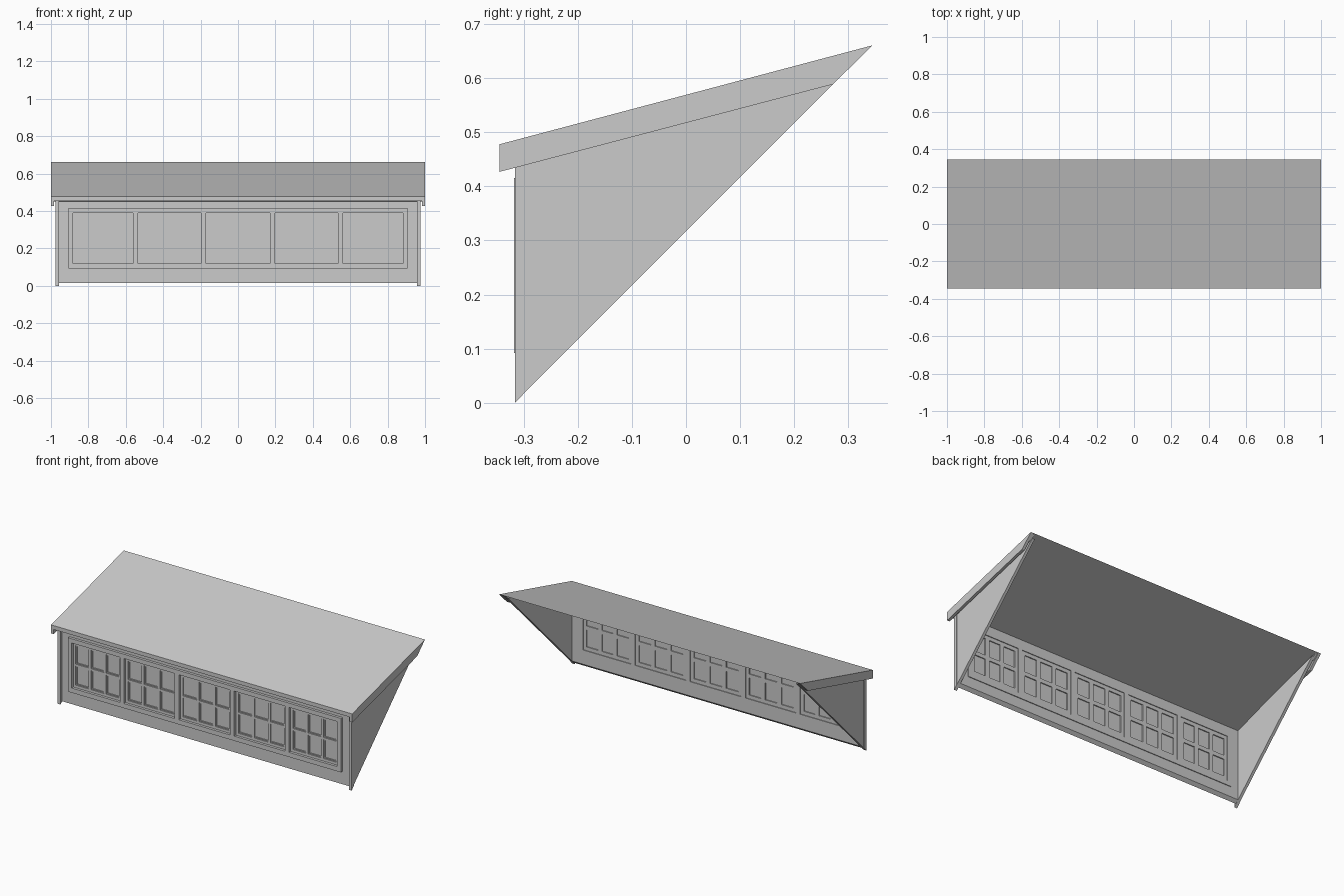
import bpy, bmesh

if "Cube" in bpy.data.objects:
    bpy.data.objects.remove(bpy.data.objects["Cube"])

CUT = 0.317  # the model is trimmed along z = y + CUT (main roof slope)


def finish(bm, name):
    bmesh.ops.recalc_face_normals(bm, faces=bm.faces)
    me = bpy.data.meshes.new(name)
    bm.to_mesh(me)
    bm.free()
    ob = bpy.data.objects.new(name, me)
    bpy.context.collection.objects.link(ob)
    return ob


def prism(name, profile, x0, x1):
    """Extrude a (y, z) profile along x."""
    bm = bmesh.new()
    f = bm.faces.new([bm.verts.new((x0, y, z)) for y, z in profile])
    r = bmesh.ops.extrude_face_region(bm, geom=[f])
    vs = [g for g in r["geom"] if isinstance(g, bmesh.types.BMVert)]
    bmesh.ops.translate(bm, verts=vs, vec=(x1 - x0, 0, 0))
    return finish(bm, name)


def lattice(name, xs, zs, y, depth, mitre=False):
    """Flat frame from cut lines; every odd/odd cell is an opening."""
    bm = bmesh.new()
    g = [[bm.verts.new((x, y, z)) for z in zs] for x in xs]
    for i in range(len(xs) - 1):
        for j in range(len(zs) - 1):
            if not (i % 2 and j % 2):
                bm.faces.new((g[i][j], g[i + 1][j], g[i + 1][j + 1], g[i][j + 1]))
    r = bmesh.ops.extrude_face_region(bm, geom=bm.faces[:])
    vs = [v for v in r["geom"] if isinstance(v, bmesh.types.BMVert)]
    bmesh.ops.translate(bm, verts=vs, vec=(0, depth, 0))
    if mitre:
        for v in bm.verts:
            v.co.z = max(v.co.z, v.co.y + CUT)
    return finish(bm, name)


# Roof: thin front lip, flat soffit, tapering to the back edge
prism("roof", [(-0.345, 0.478), (0.345, 0.661), (-0.29, 0.451), (-0.345, 0.4545)], -0.985, 0.985)

for s, side in ((-1, "left"), (1, "right")):
    # Barge board on the roof end
    prism("barge_board_" + side,
          [(-0.345, 0.478), (0.345, 0.661), (0.272, 0.589), (-0.345, 0.427)], s * 0.983, s * 1.0)
    # Corner post, mitred at the foot
    prism("corner_post_" + side,
          [(-0.316, 0.0), (-0.295, 0.022), (-0.295, 0.455), (-0.316, 0.455)], s * 0.957, s * 0.976)
    # Triangular cheek wall
    prism("cheek_wall_" + side,
          [(-0.296, 0.021), (0.325, 0.642), (-0.296, 0.455)], s * 0.957, s * 0.974)
    # Short soffit filler between cheek and barge board
    prism("eave_return_" + side,
          [(-0.345, 0.477), (0.335, 0.657), (0.31, 0.633), (-0.345, 0.4545)], s * 0.970, s * 0.985)

# Front wall with one long opening
lattice("front_wall", [-0.96, -0.893, 0.893, 0.96], [0.015, 0.108, 0.402, 0.456],
        -0.303, 0.018, mitre=True)

# Window casing with five openings
bays = [(-0.882, -0.561), (-0.535, -0.198), (-0.170, 0.170), (0.198, 0.535), (0.561, 0.882)]
lattice("window_casing", [-0.907] + [x for b in bays for x in b] + [0.907],
        [0.092, 0.120, 0.390, 0.416], -0.3185, 0.038)

for n, (a, b) in enumerate(bays, 1):
    # Six-pane sash, inner glazing bead and glass
    rail, bar = 0.016, 0.015
    w = (b - a - 2 * rail - 2 * bar) / 3
    panes = [a + rail + k * (w + bar) for k in range(3)]
    rows = [(0.136, 0.250), (0.262, 0.374)]
    for part, inset, y in (("sash", 0.0, -0.303), ("glazing_bead", 0.006, -0.298)):
        xs = [a] + [v for p in panes for v in (p + inset, p + w - inset)] + [b]
        zs = [0.120] + [v for lo, hi in rows for v in (lo + inset, hi - inset)] + [0.390]
        lattice(f"{part}_{n}", xs, zs, y, 0.013)
    prism(f"glass_{n}", [(-0.294, 0.125), (-0.291, 0.125), (-0.291, 0.385), (-0.294, 0.385)],
          a + 0.004, b - 0.004)
